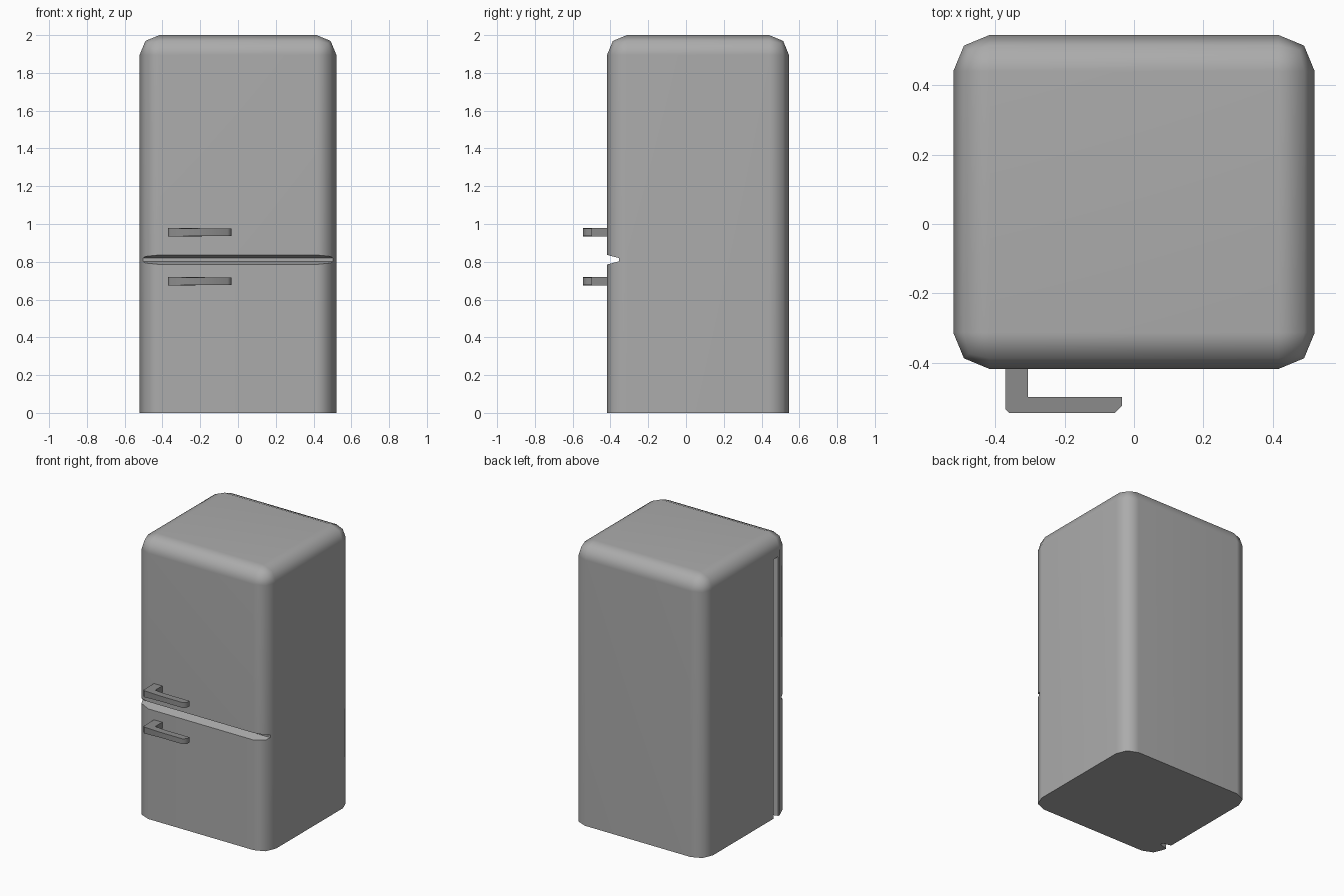
import bpy, bmesh
from mathutils import Vector

if "Cube" in bpy.data.objects:
    bpy.data.objects.remove(bpy.data.objects["Cube"])


def make_object(name, bm, grey=None):
    bmesh.ops.recalc_face_normals(bm, faces=bm.faces)
    mesh = bpy.data.meshes.new(name)
    bm.to_mesh(mesh)
    bm.free()
    obj = bpy.data.objects.new(name, mesh)
    bpy.context.collection.objects.link(obj)
    if grey:
        mesh.materials.append(grey)
    return obj


def make_grey(name, value):
    mat = bpy.data.materials.new(name)
    mat.diffuse_color = (value, value, value, 1)
    mat.use_nodes = True
    mat.node_tree.nodes["Principled BSDF"].inputs["Base Color"].default_value = mat.diffuse_color
    return mat


def prism(name, points, direction, grey=None):
    """Extrude a closed 3D outline along a direction."""
    bm = bmesh.new()
    face = bm.faces.new([bm.verts.new(p) for p in points])
    new = bmesh.ops.extrude_face_region(bm, geom=[face])["geom"]
    verts = [v for v in new if isinstance(v, bmesh.types.BMVert)]
    bmesh.ops.translate(bm, verts=verts, vec=Vector(direction))
    return make_object(name, bm, grey)


def smooth(obj, angle):
    bpy.ops.object.select_all(action='DESELECT')
    obj.select_set(True)
    bpy.context.view_layer.objects.active = obj
    bpy.ops.object.shade_smooth_by_angle(angle=angle)


body_grey = make_grey("body_grey", 0.41)
handle_grey = make_grey("handle_grey", 0.26)

# Cabinet: box with rounded upright and top edges, flat sharp base
bm = bmesh.new()
bmesh.ops.create_cube(bm, size=1)
for v in bm.verts:
    v.co = (v.co.x * 1.042, v.co.y * 0.963 + 0.0635, (v.co.z + 0.5) * 2)
rounded = [e for e in bm.edges if max(v.co.z for v in e.verts) > 1]
bmesh.ops.bevel(bm, geom=rounded, offset=0.105, segments=2, profile=0.5,
                affect='EDGES', clamp_overlap=True)
cabinet = make_object("cabinet", bm, body_grey)

# Tapered grooves: seam between the doors, and hinge gap on the left side
zc, yc = 0.811, -0.27
seam = prism("door_seam_cutter",
             [(-0.7, -0.475, zc - 0.04), (-0.7, -0.475, zc + 0.04),
              (-0.7, -0.355, zc + 0.009), (-0.7, -0.355, zc - 0.009)],
             (1.4, 0, 0), body_grey)
hinge = prism("hinge_gap_cutter",
              [(-0.58, yc - 0.04, -0.1), (-0.58, yc + 0.04, -0.1),
               (-0.46, yc + 0.01, -0.1), (-0.46, yc - 0.01, -0.1)],
              (0, 0, 1.95), body_grey)
bpy.context.view_layer.objects.active = cabinet
for cutter in (seam, hinge):
    cutter.hide_render = True
    mod = cabinet.modifiers.new("groove", 'BOOLEAN')
    mod.operation = 'DIFFERENCE'
    mod.solver = 'EXACT'
    mod.object = cutter
    bpy.ops.object.modifier_apply(modifier=mod.name)
    bpy.data.objects.remove(cutter)
smooth(cabinet, 0.87)
weighted = cabinet.modifiers.new("flat_panels", 'WEIGHTED_NORMAL')
weighted.keep_sharp = True

# L-shaped handles, a little slimmer towards the free end
OUTLINE = [(-0.37, -0.40), (-0.37, -0.535), (-0.36, -0.545), (-0.23, -0.545),
           (-0.055, -0.545), (-0.035, -0.525), (-0.035, -0.498),
           (-0.23, -0.498), (-0.305, -0.498), (-0.305, -0.40)]
for name, z in (("upper_handle", 0.956), ("lower_handle", 0.697)):
    handle = prism(name, [(x, y, -0.5) for x, y in OUTLINE], (0, 0, 1),
                   handle_grey)
    for v in handle.data.vertices:
        height = 0.046 if v.co.x < -0.3 else 0.038
        v.co.z = z + v.co.z * height
    smooth(handle, 0.87)
